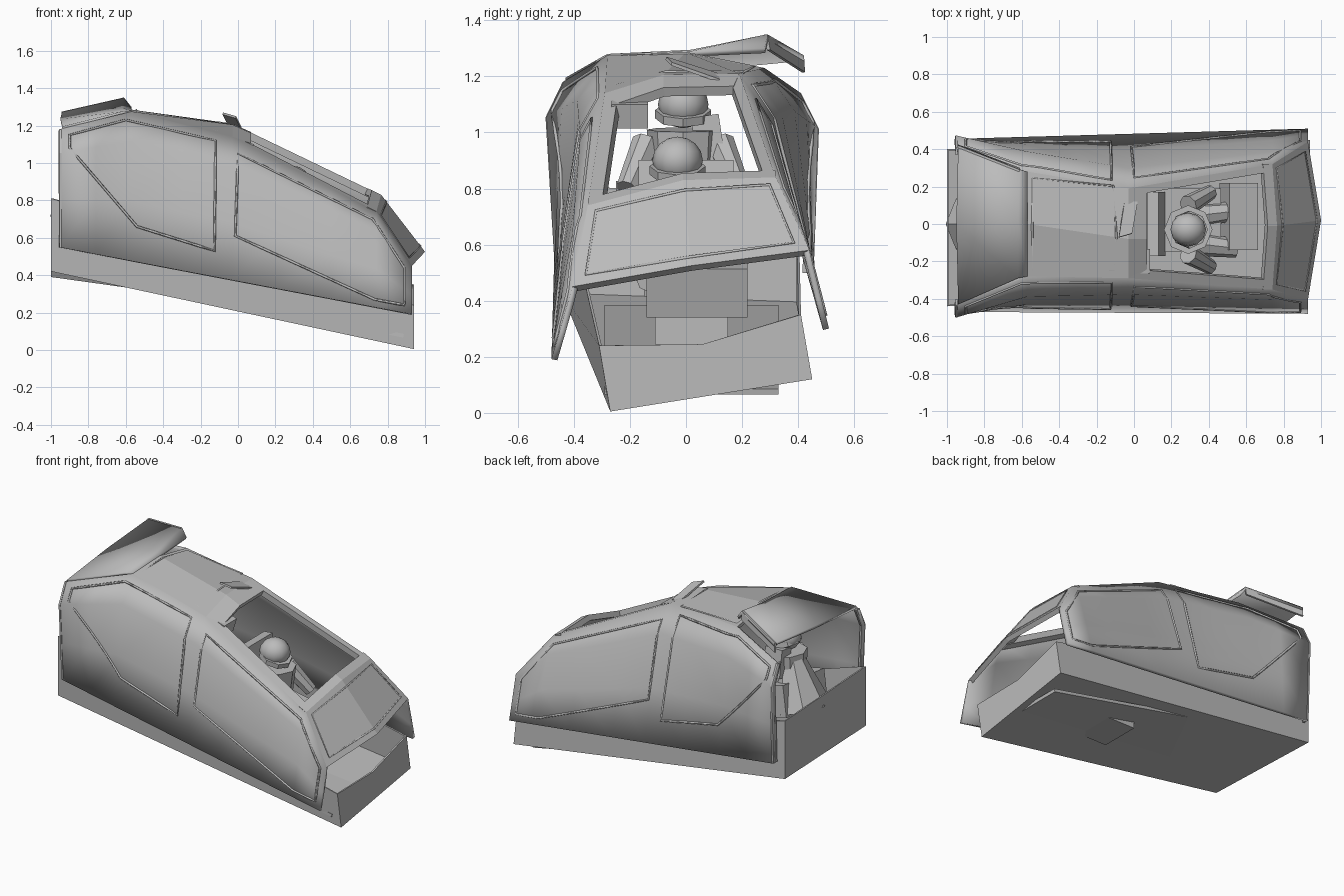
import bpy, bmesh, math
from mathutils import Vector as V

if "Cube" in bpy.data.objects:
    bpy.data.objects.remove(bpy.data.objects["Cube"])

grey = bpy.data.materials.new("hull grey")
grey.diffuse_color = (0.5, 0.5, 0.5, 1)
grey.use_nodes = True
grey.node_tree.nodes["Principled BSDF"].inputs["Base Color"].default_value = grey.diffuse_color


def finish(ob, thick=0, smooth=False):
    ob.data.materials.append(grey)
    bpy.context.view_layer.objects.active = ob
    ob.select_set(True)
    if thick:
        m = ob.modifiers.new("thickness", 'SOLIDIFY')
        m.thickness, m.offset = thick, -1
    if smooth:
        bpy.ops.object.shade_smooth_by_angle(angle=math.radians(40))
    ob.select_set(False)
    return ob


def mesh(name, pts, faces, thick=0, smooth=False, up=None):
    me = bpy.data.meshes.new(name)
    me.from_pydata([tuple(p) for p in pts], [], faces)
    bm = bmesh.new()
    bm.from_mesh(me)
    bmesh.ops.recalc_face_normals(bm, faces=bm.faces)
    if up and sum((f.normal * f.calc_area() for f in bm.faces), V()).dot(V(up)) < 0:
        bmesh.ops.reverse_faces(bm, faces=bm.faces)
    bm.to_mesh(me)
    bm.free()
    ob = bpy.data.objects.new(name, me)
    bpy.context.collection.objects.link(ob)
    return finish(ob, thick, smooth)


def loft(name, rows, thick=0.02, smooth=False, up=(0, 0, 1)):
    n = len(rows[0])
    faces = [(i*n+j, i*n+j+1, i*n+n+j+1, i*n+n+j) for i in range(len(rows)-1) for j in range(n-1)]
    return mesh(name, [p for r in rows for p in r], faces, thick, smooth, up)


def box(name, c, s, rot=(0, 0, 0)):
    bpy.ops.mesh.primitive_cube_add(size=1, location=c, rotation=rot)
    ob = bpy.context.object
    ob.name, ob.scale = name, s
    return finish(ob)


def ball(name, c, s):
    bpy.ops.mesh.primitive_uv_sphere_add(segments=12, ring_count=8, radius=1, location=c)
    ob = bpy.context.object
    ob.name, ob.scale = name, s
    return finish(ob, smooth=True)


def limb(name, a, b, r1, r2):
    a, b = V(a), V(b)
    bpy.ops.mesh.primitive_cone_add(vertices=8, radius1=r1, radius2=r2, depth=(b-a).length,
                                    location=(a+b)/2, rotation=(b-a).to_track_quat('Z', 'Y').to_euler())
    ob = bpy.context.object
    ob.name = name
    return finish(ob, smooth=True)


def rim(name, pts, r=0.007):
    cu = bpy.data.curves.new(name, 'CURVE')
    cu.dimensions, cu.bevel_depth, cu.bevel_resolution = '3D', r, 0
    sp = cu.splines.new('POLY')
    sp.points.add(len(pts)-1)
    for p, q in zip(sp.points, pts):
        p.co = (*q, 1)
    sp.use_cyclic_u = True
    ob = bpy.data.objects.new(name, cu)
    bpy.context.collection.objects.link(ob)
    return finish(ob)


# open lower tub, pitched nose down
mesh("lower_tub", [(-1, -.44, .42), (-1, .40, .39), (.94, .45, .12), (.94, -.27, .005),
                   (-1, -.44, .81), (-1, .40, .77), (.94, .41, .35), (.94, -.31, .24), (.94, .06, .245)],
     [(0, 1, 2, 3), (0, 1, 5, 4), (1, 2, 6, 5), (3, 2, 6, 8, 7), (0, 3, 7, 4)], 0.012)

# side shells: bottom edge, top edge stations and outward bulge
SIDES = {
    "near": (-1, [(-.96, -.47, .55), (.94, -.48, .19)],
             [(-.955, -.44, 1.18), (-.57, -.28, 1.275), (-.03, -.29, 1.14), (.74, -.35, .74), (.93, -.405, .45)]),
    "far": (1, [(-.96, .455, .50), (.94, .51, .30)],
            [(-.955, .41, 1.14), (-.57, .28, 1.23), (-.03, .19, 1.21), (.74, .32, .84), (.93, .44, .58)]),
}
BULGE = [.055, .07, .05, .03, .0]
XS = [p[0] for p in SIDES["near"][2]]


def side_point(side, x, s, lift=0.0):
    sg, bot, top = SIDES[side]
    i = max(k for k in range(4) if x >= XS[k] or k == 0)
    f = (x-XS[i])/(XS[i+1]-XS[i])
    t = V(top[i]).lerp(V(top[i+1]), f)
    b = V(bot[0]).lerp(V(bot[1]), (x+.96)/1.9)
    b.x = x
    p = b.lerp(t, s)
    w = s/.8 if s < .8 else (1-s)/.2
    p.y += sg*((BULGE[i]*(1-f)+BULGE[i+1]*f)*w + lift)
    return p


def near_s(x, z):
    b, t = side_point("near", x, 0).z, side_point("near", x, 1).z
    return (z-b)/(t-b)


REAR_WIN = [(-.9, 1.08), (-.9, 1.15), (-.6, 1.23), (-.12, 1.12), (-.125, .53), (-.54, .66)]
FRONT_WIN = [(-.015, .61), (0, 1.05), (.72, .70), (.89, .44), (.89, .24), (.73, .27)]
xs = sorted(XS + [-.76, -.3, .2, .5])
for side in SIDES:
    sg = SIDES[side][0]
    loft(side+"_side_shell", [[side_point(side, x, s) for s in (0, .4, .8, 1)] for x in xs],
         0.022, True, (0, sg, 0))
    for nm, win in (("rear", REAR_WIN), ("front", FRONT_WIN)):
        path = []
        for (x0, z0), (x1, z1) in zip(win, win[1:]+win[:1]):
            for k in range(5):
                x, z = x0+(x1-x0)*k/5, z0+(z1-z0)*k/5
                path.append(side_point(side, x, near_s(x, z), .0))
        rim(side+"_"+nm+"_window_rim", path)
    # rear post flange
    loft(side+"_rear_post", [[side_point(side, -.955, s)+V((0, d*-sg, 0)) for s in (0, .4, .8, 1)]
                             for d in (0, .04)], 0.012, up=(-1, 0, 0))

# roof edge points
E, D, C, B = [V(p) for p in SIDES["near"][2][1:]]
E2, D2, C2, B2 = [V(p) for p in SIDES["far"][2][1:]]
Dm, Em = V((-.03, -.08, 1.205)), V((-.57, 0, 1.285))
Cm, Bm = V((.765, -.01, .83)), V((1.0, .02, .525))

# rear roof panel with hatch rim
loft("rear_roof", [[E, Em, E2], [D, Dm, D2]])
hatch = [E.lerp(E2, .06).lerp(D, .05), Em.lerp(Dm, .05), E2.lerp(E, .06).lerp(D2, .05),
         D2.lerp(E2, .15), Dm.lerp(Em, .12), D.lerp(E, .15).lerp(D2, .08)]
rim("roof_hatch_rim", hatch)

# hoop, side rails and cross bar around the roof opening
dx = V((.10, 0, -.045))
loft("roof_hoop", [[D, Dm, D2], [D+dx+V((0, .02, 0)), Dm+dx, D2+dx+V((0, -.02, 0))]], 0.035)
loft("near_roof_rail", [[D, C], [D+V((0, .05, .015)), C+V((0, .05, .015))]], 0.04)
loft("far_roof_rail", [[D2, C2], [D2-V((0, .04, 0)), C2-V((0, .04, 0))]], 0.04)
bx = V((-.05, 0, .025))
loft("windshield_header", [[C, Cm, C2], [C+bx, Cm+bx, C2+bx]], 0.035)

# pointed windshield with inset pane
loft("windshield", [[C, Cm, C2], [B, Bm, B2]], 0.03, up=(1, 0, 1))
up = V((.005, 0, .004))


def shield(u, v):
    a, b = (C.lerp(Cm, u*2), B.lerp(Bm, u*2)) if u < .5 else (Cm.lerp(C2, u*2-1), Bm.lerp(B2, u*2-1))
    return a.lerp(b, v)


rim("windshield_rim", [shield(u, v) for u, v in
                       ((.05, .1), (.5, .12), (.95, .1), (.95, .88), (.5, .9), (.05, .88))], .006)

# raised rear hatch flap, tilted open on the far side
flap = [[(-.57, -.28, 1.28), (-.57, .02, 1.29), (-.57, .28, 1.30)],
        [(-.62, -.29, 1.275), (-.62, .02, 1.295), (-.61, .29, 1.35)],
        [(-.94, -.43, 1.195), (-.95, .0, 1.235), (-.94, .42, 1.275)]]
loft("rear_flap", flap, 0.02, True)
loft("flap_lip", [[(-.61, .29, 1.35), (-.94, .42, 1.275)], [(-.61, .30, 1.295), (-.94, .425, 1.215)]],
     0.012, up=(0, 1, 0))

# sight plate on the hoop and overhead boxes
mesh("sight_plate", [(-.08, -.07, 1.27), (-.01, -.05, 1.25), (.02, .12, 1.19), (-.05, .12, 1.21)],
     [(0, 1, 2, 3)], 0.012)
box("overhead_box", (.03, -.20, 1.07), (.09, .13, .09), (0, .3, 0))
box("seat_back", (.12, 0, .72), (.06, .34, .36), (0, -.1, 0))
box("seat_base", (.28, .02, .50), (.36, .34, .10), (0, .2, 0))
box("seat_pedestal", (.25, .02, .32), (.25, .26, .28))
box("console", (.56, .04, .45), (.16, .36, .18), (0, .3, 0))
box("cabin_floor", (.15, .02, .225), (1.5, .62, .02), (0, .2, 0))


# seated crew
def crew(n, x, y, z):
    ball(n+"_helmet", (x, y, z), (.095, .09, .085))
    limb(n+"_visor", (x, y, z-.05), (x+.01, y, z-.02), .1, .1)
    limb(n+"_torso", (x-.02, y, z-.40), (x, y, z-.09), .11, .13)
    for sg in (-1, 1):
        limb(n+"_arm", (x, y+sg*.13, z-.14), (x+.12, y+sg*.2, z-.3), .055, .04)
        limb(n+"_leg", (x, y+sg*.07, z-.38), (x+.26, y+sg*.10, z-.42), .07, .05)


crew("pilot", .29, -.03, .90)
crew("gunner", -.72, -.01, 1.10)
# flared skirt and side pack of the rear crew seat
limb("gunner_skirt", (-.82, 0, .68), (-.76, 0, 1.0), .19, .07)
box("gunner_pack", (-.72, .08, .97), (.12, .1, .18), (.15, 0, 0))
box("gunner_step", (-.70, -.03, .72), (.3, .42, .2), (.1, .2, 0))
